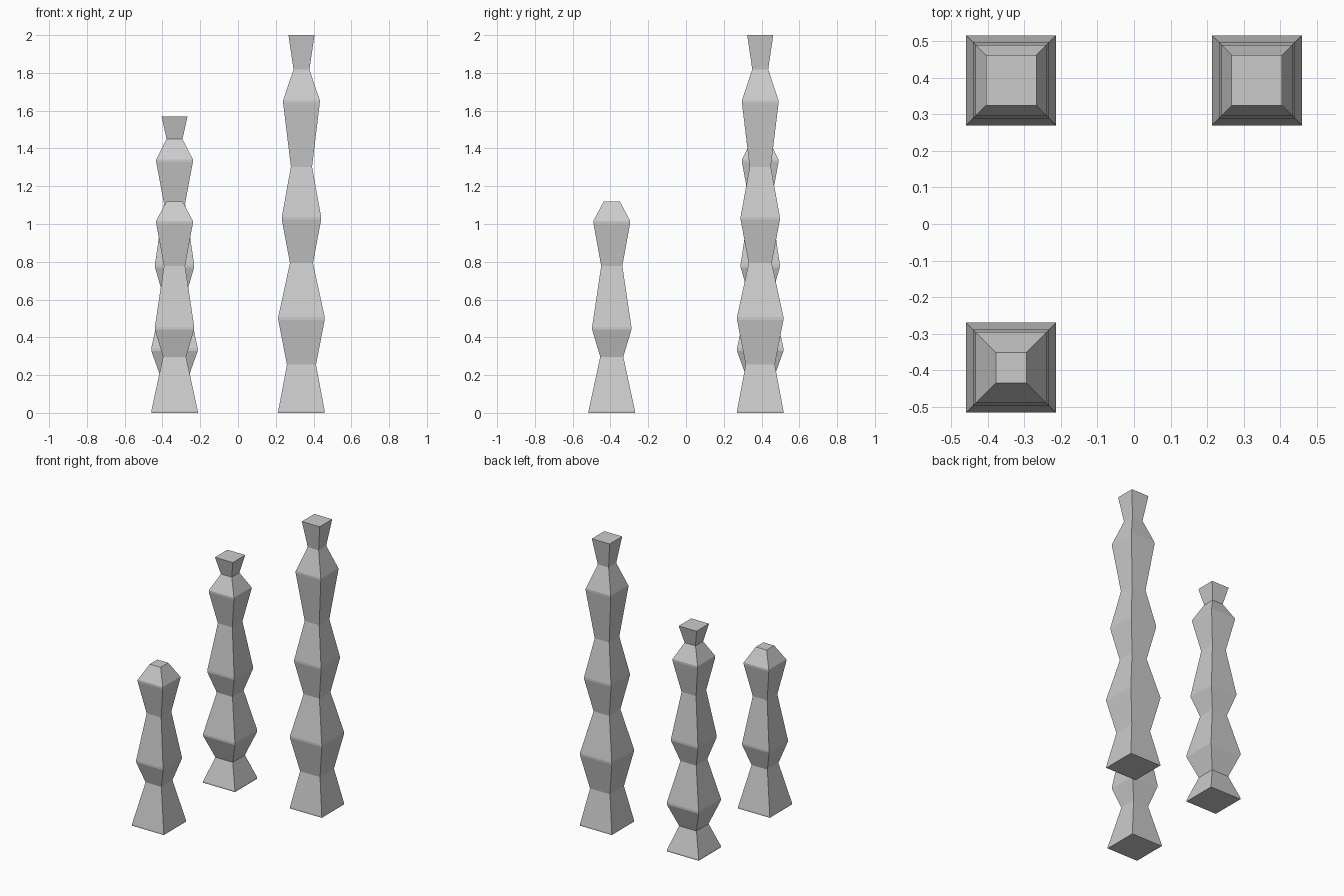
import bpy, bmesh

if "Cube" in bpy.data.objects:
    bpy.data.objects.remove(bpy.data.objects["Cube"])


def column(name, cx, cy, profile):
    """Square column: profile lists (height, half width) of each ring."""
    bm = bmesh.new()
    rings = []
    for z, h in profile:
        rings.append([bm.verts.new((cx + sx * h, cy + sy * h, z))
                      for sx, sy in ((-1, -1), (1, -1), (1, 1), (-1, 1))])
    for a, b in zip(rings, rings[1:]):
        for i in range(4):
            j = (i + 1) % 4
            bm.faces.new((a[i], a[j], b[j], b[i]))
    bm.faces.new(rings[0][::-1])
    bm.faces.new(rings[-1])
    mesh = bpy.data.meshes.new(name)
    bm.to_mesh(mesh)
    bm.free()
    bpy.context.collection.objects.link(bpy.data.objects.new(name, mesh))


def bulge(z, h):
    """Thin vertical band at the widest point of a segment."""
    return [(z - 0.007, h), (z + 0.007, h)]


BASE, MID, TOP = 0.123, 0.104, 0.097
X, Y = 0.336, 0.393

# Short column, front left
column("short_column", -X, -Y,
       [(0, BASE), (0.01, BASE), (0.297, 0.061)] + bulge(0.448, MID)
       + [(0.778, 0.056)] + bulge(1.01, TOP) + [(1.12, 0.042)])

# Medium column, back left
column("medium_column", -X, Y,
       [(0, BASE), (0.01, BASE), (0.172, 0.067)] + bulge(0.335, BASE)
       + [(0.625, 0.061)] + bulge(0.778, MID) + [(1.108, 0.056)]
       + bulge(1.335, TOP) + [(1.45, 0.042), (1.57, 0.069)])

# Tall column, back right
column("tall_column", X, Y,
       [(0, BASE), (0.01, BASE), (0.255, 0.077)] + bulge(0.5, BASE)
       + [(0.793, 0.061)] + bulge(1.03, MID) + [(1.303, 0.056)]
       + bulge(1.648, TOP) + [(1.818, 0.042), (2.0, 0.069)])
